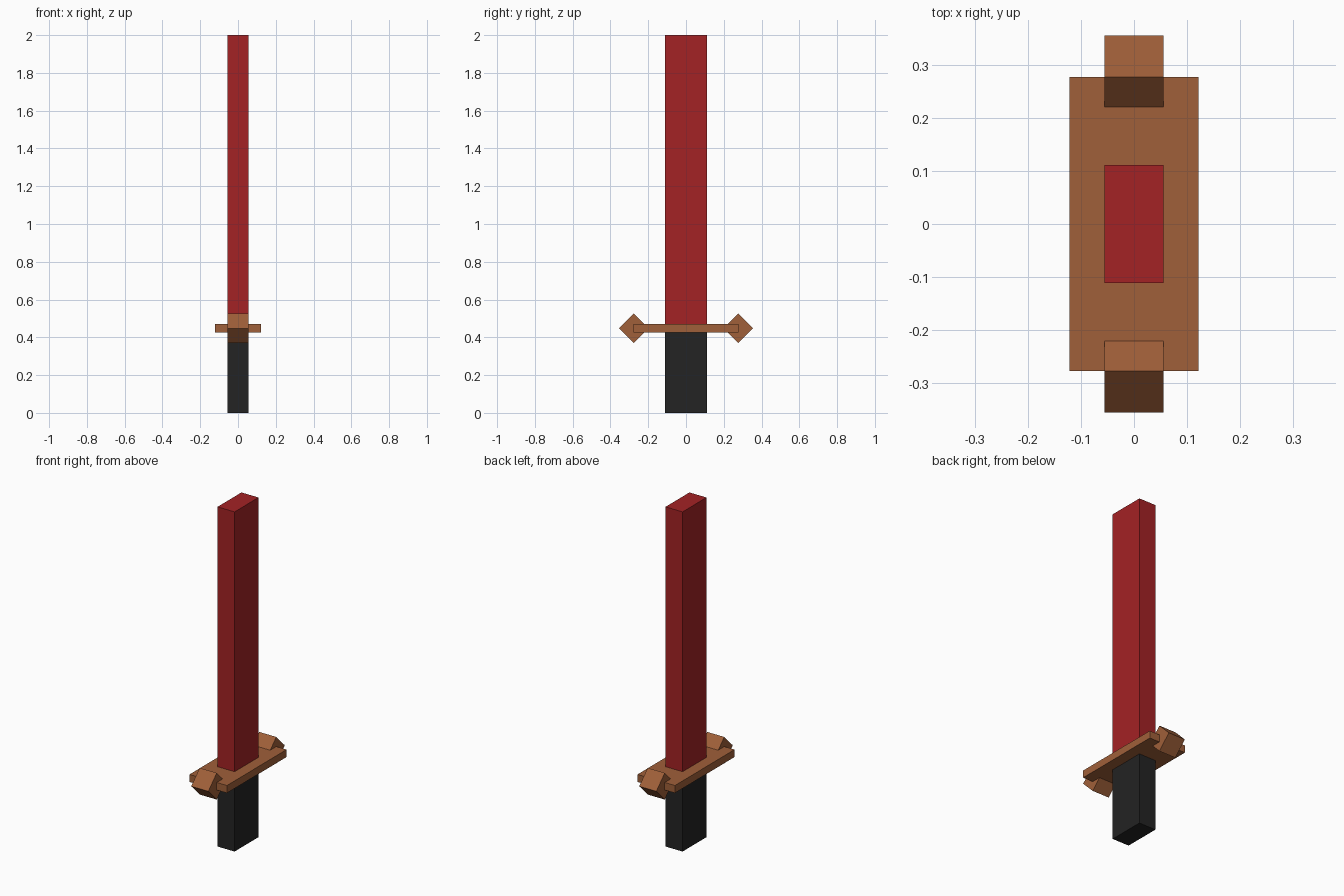
import bpy
import math

cube = bpy.data.objects.get("Cube")
if cube:
    bpy.data.objects.remove(cube, do_unlink=True)


def make_material(name, rgb):
    mat = bpy.data.materials.new(name)
    mat.use_nodes = True
    color = (*rgb, 1)
    mat.diffuse_color = color
    mat.node_tree.nodes["Principled BSDF"].inputs["Base Color"].default_value = color
    return mat


def box(name, size, center, mat, tilt=0):
    bpy.ops.mesh.primitive_cube_add(size=1, location=center)
    obj = bpy.context.object
    obj.name = name
    obj.scale = size
    bpy.ops.object.transform_apply(location=False, rotation=False, scale=True)
    obj.rotation_euler.x = tilt
    obj.data.materials.append(mat)
    return obj


red = make_material("blade red", (0.37, 0.016, 0.018))
brown = make_material("guard brown", (0.35, 0.115, 0.041))
black = make_material("grip black", (0.017, 0.017, 0.017))

WIDTH, DEPTH = 0.111, 0.222
GUARD_Z = 0.448
GUARD_HALF = 0.277

# Grip and blade meet inside the guard
box("grip", (WIDTH, DEPTH, GUARD_Z), (0, 0, GUARD_Z / 2), black)
box("blade", (WIDTH, DEPTH, 2 - GUARD_Z), (0, 0, (2 + GUARD_Z) / 2), red)

# Flat crossguard
box("crossguard", (0.244, 2 * GUARD_HALF, 0.044), (0, 0, GUARD_Z), brown)

# Diamond blocks on the guard ends
for name, side in (("front_guard_block", -1), ("back_guard_block", 1)):
    box(name, (WIDTH, 0.111, 0.111), (0, side * GUARD_HALF, GUARD_Z), brown, math.pi / 4)
